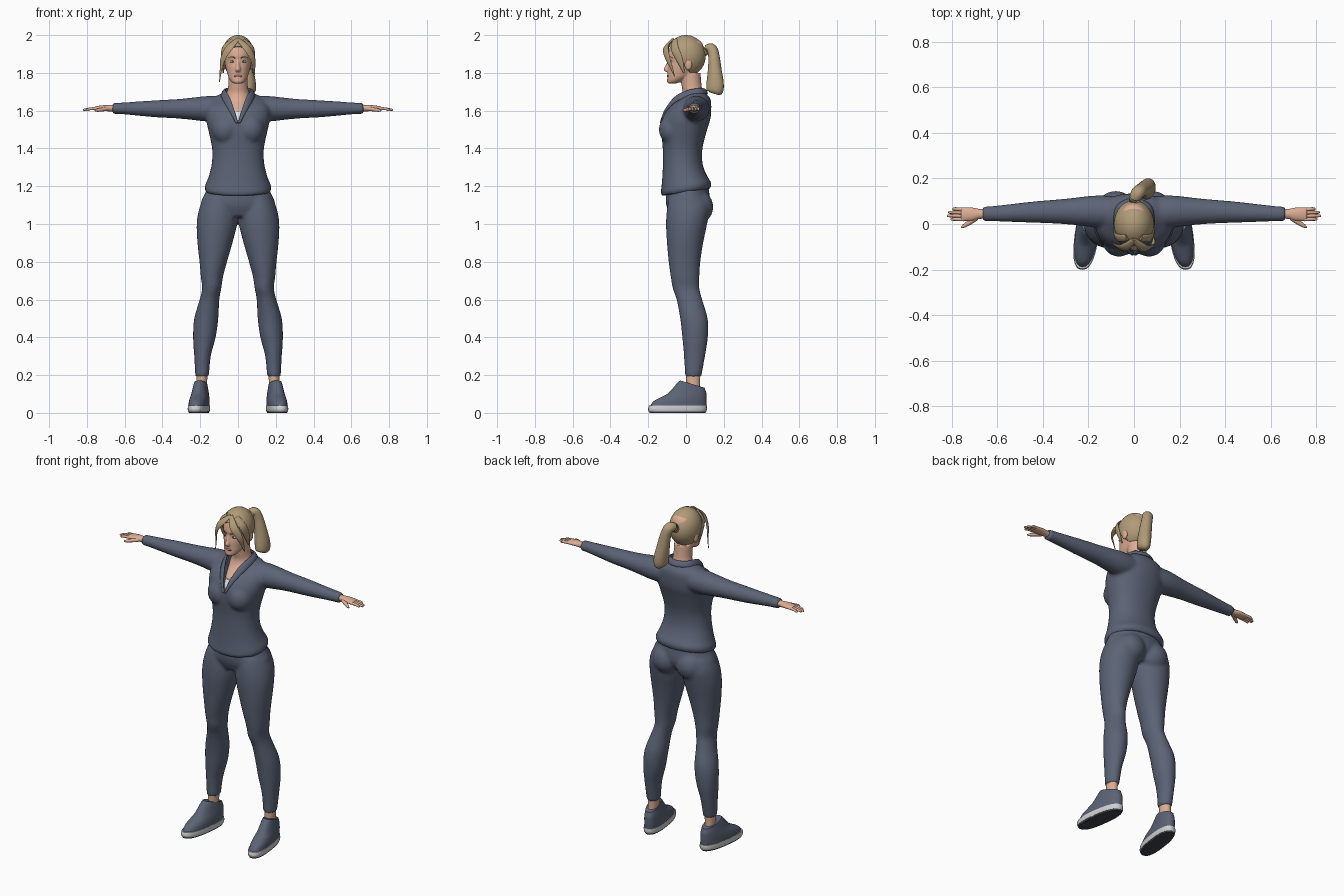
import bpy, bmesh, math
from mathutils import Vector, Matrix


def material(name, r, g, b):
    m = bpy.data.materials.new(name)
    m.diffuse_color = (r, g, b, 1)
    return m


SUIT = material("slate_fabric", 0.105, 0.125, 0.18)
SKIN = material("skin", 0.72, 0.42, 0.30)
HAIR = material("blonde_hair", 0.44, 0.33, 0.19)
WHITE = material("white_shirt", 0.78, 0.78, 0.80)
SOLE = material("pale_sole", 0.62, 0.63, 0.64)
RUBBER = material("dark_rubber", 0.05, 0.055, 0.07)
LIPS = material("lips", 0.50, 0.19, 0.16)
IRIS = material("iris", 0.06, 0.08, 0.10)
BROW = material("brow", 0.22, 0.14, 0.08)
X, Y, Z = Vector((1, 0, 0)), Vector((0, 1, 0)), Vector((0, 0, 1))


def finish(name, bm, mat):
    bmesh.ops.recalc_face_normals(bm, faces=bm.faces)
    me = bpy.data.meshes.new(name)
    bm.to_mesh(me)
    bm.free()
    me.materials.append(mat)
    me.shade_smooth()
    me.set_sharp_from_angle(angle=math.radians(50))
    ob = bpy.data.objects.new(name, me)
    bpy.context.collection.objects.link(ob)
    return ob


def resample(rings, steps):
    """Catmull-Rom interpolation through the rings."""
    r = [rings[0]] + list(rings) + [rings[-1]]
    out = []
    for i in range(1, len(r) - 2):
        for k in range(steps):
            t = k / steps
            out.append([0.5 * (2*b + (c-a)*t + (2*a-5*b+4*c-d)*t*t + (3*b-a-3*c+d)*t**3)
                        for a, b, c, d in zip(r[i-1], r[i], r[i+1], r[i+2])])
    return out + [list(rings[-1])]


def loft(name, rings, mat, u=None, v=None, n=28, power=2.0, steps=4, warp=None):
    """Skin rings (x, y, z, a, b); a lies along u, b along v (v may follow the path)."""
    rings = resample(rings, steps)
    pts = [Vector(r[:3]) for r in rings]
    bm = bmesh.new()
    loops = []
    for i, (p, r) in enumerate(zip(pts, rings)):
        vv = v(p) if callable(v) else v
        uu = u
        if uu is None:
            t = (pts[min(i+1, len(pts)-1)] - pts[max(i-1, 0)]).normalized()
            uu = t.cross(vv).normalized()
            vv = uu.cross(t).normalized()
        loop = []
        for k in range(n):
            c, s = math.cos(2*math.pi*k/n), math.sin(2*math.pi*k/n)
            c, s = (math.copysign(abs(w)**(2/power), w) for w in (c, s))
            q = p + uu*c*max(r[3], 0.001) + vv*s*max(r[4], 0.001)
            loop.append(bm.verts.new(warp(q) if warp else q))
        loops.append(loop)
    for a, b in zip(loops, loops[1:]):
        for k in range(n):
            bm.faces.new((a[k], a[(k+1) % n], b[(k+1) % n], b[k]))
    bm.faces.new(loops[0])
    bm.faces.new(loops[-1])
    return finish(name, bm, mat)


def ball(name, c, r, mat, seg=24):
    bm = bmesh.new()
    bmesh.ops.create_uvsphere(bm, u_segments=seg, v_segments=seg//2, radius=1,
                              matrix=Matrix.Translation(c) @ Matrix.Diagonal((*r, 1)))
    return finish(name, bm, mat)


def union(name, parts, mat, voxel, smooth, cutter=None):
    """Merge closed parts into one smooth skin, with an optional cut."""
    bm = bmesh.new()
    for p in parts:
        bm.from_mesh(p.data)
        bpy.data.objects.remove(p)
    ob = finish(name, bm, mat)
    m = ob.modifiers.new("merge", 'REMESH')
    m.mode, m.voxel_size, m.use_smooth_shade = 'VOXEL', voxel, True
    m = ob.modifiers.new("relax", 'SMOOTH')
    m.factor, m.iterations = 0.5, smooth
    if cutter:
        m = ob.modifiers.new("cut", 'BOOLEAN')
        m.operation, m.object, m.solver = 'DIFFERENCE', cutter, 'EXACT'
    dg = bpy.context.evaluated_depsgraph_get()
    me = bpy.data.meshes.new_from_object(ob.evaluated_get(dg))
    ob.modifiers.clear()
    ob.data = me
    me.materials.clear()
    me.materials.append(mat)
    me.shade_smooth()
    me.set_sharp_from_angle(angle=math.radians(50))
    if cutter:
        bpy.data.objects.remove(cutter)


# Trousers: pelvis, seat and both legs
LEG = [(.19, .038, .19, .036, .043), (.188, .045, .30, .044, .056), (.178, .048, .40, .060, .068),
       (.168, .042, .50, .064, .073), (.151, .018, .60, .052, .068), (.139, 0, .66, .051, .071),
       (.138, -.005, .72, .059, .076), (.131, -.008, .80, .073, .084), (.122, -.005, .90, .093, .096),
       (.112, .003, 1.0, .107, .109), (.106, .012, 1.08, .10, .113), (.10, .01, 1.14, .08, .10)]
parts = [loft("pelvis", [(0, 0, 1.04, .12, .08), (0, .01, 1.10, .195, .115),
                         (0, .008, 1.17, .172, .115), (0, .005, 1.22, .158, .108)], SUIT, X, Y)]
for s in (-1, 1):
    parts.append(loft("leg", [(s*r[0], *r[1:]) for r in LEG], SUIT, X, Y))
    parts.append(ball("seat", (s*.08, .068, 1.09), (.085, .077, .085), SUIT))
union("trousers", parts, SUIT, .009, 5)

# Pullover: torso, bust and sleeves, with a V neck cut out
TORSO = [(0, 0, 1.168, .168, .127), (0, 0, 1.185, .176, .134), (0, 0, 1.205, .174, .131),
         (0, -.008, 1.25, .156, .118), (0, -.017, 1.32, .139, .105), (0, -.018, 1.40, .137, .105),
         (0, -.01, 1.50, .158, .122), (0, .002, 1.56, .17, .128), (0, .022, 1.62, .17, .112),
         (0, .045, 1.66, .14, .085), (0, .05, 1.69, .09, .058), (0, .05, 1.70, .07, .045)]


def tilt_hem(q):
    q.z += .15 * q.y * max(0, min(1, (1.30 - q.z) / .1))
    return q


ARM = [(.08, .05, 1.61, .072, .068), (.17, .055, 1.61, .07, .067), (.30, .055, 1.61, .056, .053),
       (.45, .052, 1.61, .046, .044), (.60, .046, 1.612, .035, .032), (.665, .044, 1.612, .032, .029)]
parts = [loft("torso", TORSO, SUIT, X, Y, n=40, power=2.2, warp=tilt_hem)]
for s in (-1, 1):
    parts.append(loft("sleeve", [(s*r[0], *r[1:]) for r in ARM], SUIT, Y, Z))
    parts.append(ball("bust", (s*.066, -.07, 1.50), (.074, .074, .08), SUIT))
bm = bmesh.new()
vee = [(0, 1.53), (.066, 1.69), (.066, 1.76), (-.066, 1.76), (-.066, 1.69)]
face = bm.faces.new([bm.verts.new((x, -.3, z)) for x, z in vee])
ext = bmesh.ops.extrude_face_region(bm, geom=[face])
bmesh.ops.translate(bm, vec=(0, .33, 0), verts=[g for g in ext["geom"] if isinstance(g, bmesh.types.BMVert)])
cutter = finish("neck_cutter", bm, SUIT)
cutter.hide_render = True
union("pullover", parts, SUIT, .009, 4, cutter)

# Collar band running from the V tip around the neck
half = [(.006, -.134, 1.535, .006, .005), (.032, -.108, 1.60, .013, .006), (.06, -.056, 1.66, .02, .007),
        (.078, .01, 1.692, .02, .007), (.066, .075, 1.703, .019, .007), (0, .104, 1.703, .018, .007)]
path = half + [(-r[0], *r[1:]) for r in half[-2::-1]]
loft("collar", path, SUIT, v=lambda p: Vector((p.x, p.y - .03, .05)), n=12)

# White undershirt seen in the V
loft("undershirt", [(0, -.01, 1.50, .05, .108), (0, -.004, 1.56, .052, .113), (0, .005, 1.598, .05, .099)],
     WHITE, X, Y)

# Head, nose and neck
HEAD = [(0, -.076, 1.743, .016, .016), (0, -.064, 1.752, .034, .036), (0, -.042, 1.775, .050, .057),
        (0, -.025, 1.80, .058, .073), (0, -.01, 1.83, .066, .087), (0, 0, 1.86, .071, .092),
        (0, 0, 1.89, .074, .096), (0, .004, 1.93, .074, .091), (0, .005, 1.965, .06, .075),
        (0, .005, 1.985, .03, .04)]
NECK = [(0, -.01, 1.50, .05, .095), (0, 0, 1.56, .072, .108), (0, .01, 1.60, .075, .094),
        (0, .035, 1.65, .07, .07), (0, .038, 1.69, .06, .056), (0, .03, 1.73, .052, .053),
        (0, .022, 1.80, .052, .055)]
NOSE = [(0, -.088, 1.868, .008, .008), (0, -.098, 1.84, .009, .010), (0, -.105, 1.818, .014, .014),
        (0, -.098, 1.806, .012, .010)]
union("head", [loft("skull", HEAD, SKIN, X, Y), loft("neck", NECK, SKIN, X, Y),
               loft("nose", NOSE, SKIN, X, Y, n=12),
               ball("chin", (0, -.084, 1.757), (.02, .017, .014), SKIN)], SKIN, .005, 3)
ball("mouth", (0, -.0935, 1.783), (.021, .008, .0075), LIPS)

# Hair cap trimmed along the hairline
bm = bmesh.new()
bmesh.ops.create_uvsphere(bm, u_segments=40, v_segments=28, radius=1,
                          matrix=Matrix.Translation((0, .0, 1.89)) @ Matrix.Diagonal((.088, .104, .11, 1)))
for co, no in (((0, 0, 1.785), (0, 0, 1)), ((0, .03, 1.79), (0, 1.25, 1))):
    bmesh.ops.bisect_plane(bm, geom=bm.verts[:] + bm.edges[:] + bm.faces[:], plane_co=co,
                           plane_no=Vector(no).normalized(), clear_inner=True)
cap = finish("hair_cap", bm, HAIR)
m = cap.modifiers.new("thickness", 'SOLIDIFY')
m.thickness, m.offset = .012, -1


def from_head(p):
    return Vector((p.x, p.y, p.z - 1.86)) + Vector((0, -.001, 0))


# Loose front locks and ponytail
LOCKS = {
    "long_lock": [(.0, -.07, 1.978, .012, .006), (-.045, -.104, 1.935, .022, .007), (-.078, -.095, 1.88, .018, .006),
                  (-.09, -.082, 1.82, .008, .004), (-.098, -.076, 1.752, .002, .002)],
    "short_lock": [(.0, -.07, 1.978, .012, .006), (.045, -.107, 1.935, .022, .007), (.077, -.098, 1.88, .018, .006),
                   (.084, -.078, 1.83, .010, .004), (.086, -.06, 1.78, .002, .002)]}
for s in (-1, 1):
    LOCKS["side_lock_" + "lr"[s > 0]] = [(s*.03, -.06, 1.975, .015, .006), (s*.073, -.06, 1.93, .022, .007),
                                         (s*.083, -.035, 1.87, .018, .006), (s*.078, -.01, 1.80, .004, .003)]
for name, rings in LOCKS.items():
    loft(name, rings, HAIR, v=from_head, n=12)
loft("ponytail", [(0, .085, 1.90, .02, .02), (.005, .115, 1.925, .026, .025), (.018, .138, 1.925, .03, .028),
                  (.032, .148, 1.885, .031, .03), (.045, .152, 1.82, .035, .036), (.056, .154, 1.75, .037, .046),
                  (.06, .153, 1.705, .033, .045), (.06, .15, 1.69, .018, .028)],
     HAIR, v=lambda p: Vector((.2, 1, .6)), n=20)

for s, tag in ((-1, "right"), (1, "left")):
    # Face details
    ball(tag + "_ear", (s*.076, .012, 1.845), (.011, .02, .03), SKIN)
    ball(tag + "_eye", (s*.03, -.0795, 1.86), (.014, .008, .0065), WHITE, 16)
    ball(tag + "_iris", (s*.029, -.0845, 1.86), (.006, .005, .006), IRIS, 16)
    loft(tag + "_brow", [(s*.013, -.095, 1.879, .003, .002), (s*.032, -.088, 1.884, .003, .002),
                         (s*.05, -.072, 1.881, .001, .001)], BROW, v=Y, n=8)

    # Hands
    loft(tag + "_palm", [(s*.64, .044, 1.613, .02, .018), (s*.68, .044, 1.613, .022, .017),
                         (s*.71, .043, 1.614, .029, .015), (s*.75, .043, 1.612, .030, .012),
                         (s*.758, .043, 1.611, .026, .009)], SKIN, Y, Z, n=20)
    for i, (y, tip) in enumerate(((.066, .797), (.051, .815), (.036, .82), (.021, .805))):
        loft(f"{tag}_finger_{i}", [(s*.745, y*.95, 1.612, .008, .008), (s*.78, y, 1.610, .0075, .0075),
                                   (s*(tip-.005), y, 1.605, .006, .006), (s*tip, y, 1.604, .002, .002)],
             SKIN, Y, Z, n=10)
    loft(tag + "_thumb", [(s*.69, .028, 1.61, .012, .011), (s*.72, .008, 1.606, .011, .010),
                          (s*.745, -.008, 1.602, .008, .008), (s*.758, -.016, 1.60, .003, .003)],
         SKIN, v=Z, n=12)

    # Ankles and shoes, toes turned slightly outward
    loft(tag + "_ankle", [(s*.193, .04, .09, .03, .038), (s*.192, .038, .15, .028, .037),
                          (s*.19, .038, .22, .03, .038)], SKIN, X, Y)

    def splay(q, s=s):
        q.x -= s * .13 * (q.y - .04)
        q.z -= .30 * (q.y - .035) * max(0, min(1, (q.z - .10) / .04))
        return q
    cx = s * .196
    loft(tag + "_outsole", [(cx, -.045, 0, .047, .148), (cx, -.045, .01, .05, .152)], RUBBER, X, Y,
         power=2.5, steps=1, warp=splay)
    loft(tag + "_sole", [(cx, -.045, .008, .051, .152), (cx, -.045, .02, .053, .156),
                         (cx, -.043, .038, .052, .153)], SOLE, X, Y, power=2.5, warp=splay)
    loft(tag + "_shoe", [(cx, -.043, .03, .051, .150), (cx, -.032, .06, .050, .141), (cx, -.01, .085, .047, .119),
                         (cx, .014, .11, .042, .094), (cx, .028, .135, .037, .076), (cx, .034, .152, .034, .064)],
         SUIT, X, Y, power=2.3, warp=splay)
